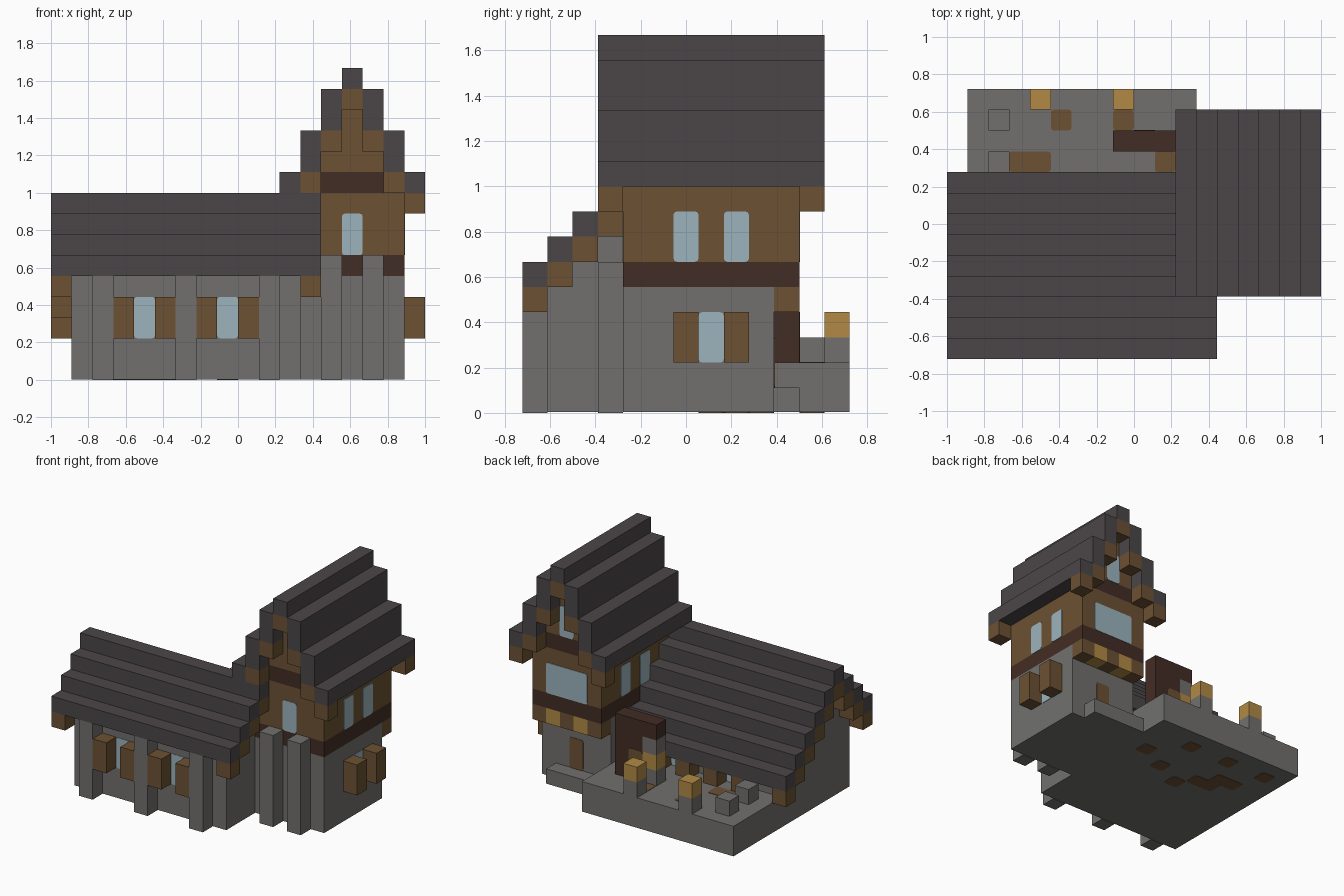
import bpy, bmesh
from mathutils import Vector

cube = bpy.data.objects.get("Cube")
if cube:
    bpy.data.objects.remove(cube)

U = 1 / 9                              # size of one building block
ORIGIN = Vector((-1, -6.5 * U, 0))


def material(name, r, g, b):
    m = bpy.data.materials.new(name)
    m.use_nodes = True
    m.diffuse_color = (r, g, b, 1)
    m.node_tree.nodes["Principled BSDF"].inputs["Base Color"].default_value = (r, g, b, 1)
    return m


STONE = material("grey stone", .165, .163, .158)
ROOF = material("dark slate", .071, .062, .066)
WOOD = material("brown wood", .150, .083, .033)
DARK = material("dark timber", .055, .026, .018)
GLASS = material("pale glass", .335, .455, .510)
GOLD = material("golden lamp", .440, .255, .060)


def box(name, mat, x, y, z, round_axis=None):
    """Box from (start, end) ranges in block units, optionally rounded about one axis."""
    lo = Vector((x[0], y[0], z[0]))
    size = Vector((x[1], y[1], z[1])) - lo
    bm = bmesh.new()
    bmesh.ops.create_cube(bm, size=1)
    for v in bm.verts:
        v.co = ORIGIN + U * (lo + size * .5 + v.co * size)
    if round_axis is not None:
        edges = [e for e in bm.edges
                 if abs((e.verts[0].co - e.verts[1].co).normalized()[round_axis]) > .9]
        bmesh.ops.bevel(bm, geom=edges, offset=.14 * U, segments=2,
                        profile=.5, affect='EDGES')
    mesh = bpy.data.meshes.new(name)
    bm.to_mesh(mesh)
    bm.free()
    mesh.materials.append(mat)
    obj = bpy.data.objects.new(name, mesh)
    bpy.context.collection.objects.link(obj)
    return obj


def block(name, mat, i, j, k, height=1):
    return box(name, mat, (i, i + 1), (j, j + 1), (k, k + height))


T = .03                                # plate thickness in block units


def plate_x(name, mat, x, y, z):
    box(name, mat, (x - T, x + T), y, z, 0)


def plate_y(name, mat, x, y, z):
    box(name, mat, x, (y - T, y + T), z, 1)


# Long wing: stepped gable walls, stepped roof and end trims
for j in range(9):
    k = 8 - abs(j - 3)
    if 1 <= j <= 7:
        box("wing_wall", STONE, (1, 12), (j, j + 1), (T, k))
    box("wing_roof_step", ROOF, (0, 13 if j < 4 else 12), (j, j + 1), (k, k + 1))
    block("wing_gable_trim", WOOD, 0, j, k - 1)
    if j < 4:
        block("wing_gable_trim", WOOD, 12, j, k - 1)

# Wing buttresses, windows and shutters
for i in (2, 6, 10):
    block("wing_buttress", STONE, i, 0, 0, 5)
for i in (4, 8):
    plate_y("wing_front_window", GLASS, (i, i + 1), 1, (2, 4))
    plate_y("wing_back_window", GLASS, (i, i + 1), 8, (2, 3))
    for side in (i - 1, i + 1):
        block("wing_front_shutter", WOOD, side, 0, 2, 2)
        block("wing_back_shutter", WOOD, side, 8, 2)

# Tower body
box("tower_stone_base", STONE, (12, 17), (4, 10), (T, 5))
box("tower_timber_band", DARK, (12, 17), (4, 11), (5, 6))
box("tower_upper_wall", WOOD, (12, 17), (4, 11), (6, 9))
box("tower_gable_band", DARK, (13, 16), (4, 11), (9, 10))
for i in (12, 16):
    box("tower_gable_side", WOOD, (i, i + 1), (4, 11), (9, 10))
box("tower_gable_wall", WOOD, (13, 16), (4, 11), (10, 12))
box("tower_gable_peak", WOOD, (14, 15), (4, 11), (12, 14))
for i in (13, 15):
    block("tower_buttress", STONE, i, 3, 0, 6)
for i in range(12, 17):
    block("overhang_beam", GOLD if i % 2 else WOOD, i, 10, 4)

# Tower roof, stepping away from the ridge, with trims at both ends
for d, (bottom, top, trim) in enumerate(((14, 15, 13), (12, 14, 11), (10, 12, 9), (9, 10, 8))):
    for i in sorted({14 - d, 14 + d}):
        box("tower_roof_step", ROOF, (i, i + 1), (3, 12), (bottom, top))
        for j in (3, 11):
            if (i, j) != (11, 3):
                block("tower_gable_trim", WOOD, i, j, trim)

# Tower windows, side shutters and back door
plate_y("tower_front_window", GLASS, (14, 15), 4, (6, 8))
plate_y("tower_back_window", GLASS, (13, 16), 11, (6, 8))
plate_y("tower_attic_window", GLASS, (14, 15), 11, (10, 12))
for x in (12, 17):
    for j in (6, 8):
        plate_x("tower_side_window", GLASS, x, (j, j + 1), (6, 8))
plate_x("tower_low_window", GLASS, 17, (7, 8), (2, 4))
for j in (6, 8):
    block("tower_shutter", WOOD, 17, j, 2, 2)
plate_y("tower_back_door", WOOD, (14, 15), 10, (1, 3))
box("door_step", STONE, (12, 16), (10, 11), (T, 1))

# Terrace with stone blocks and lamp posts
box("terrace", STONE, (1, 12), (8, 13), (T, 2))
for j in (9, 11):
    block("terrace_block", STONE, 2, j, 2)
for i in (4, 8):
    block("lamp_post", STONE, i, 12, 2)
    block("lamp", GOLD, i, 12, 3)

# Back porch with its own lamp
block("porch_post", DARK, 10, 10, 2, 3)
block("porch_wall", DARK, 9, 10, 2, 3)
box("porch_lintel", DARK, (8, 11), (10, 11), (5, 6))
plate_y("porch_door", WOOD, (9, 10), 11, (2, 4))
for k, mat in ((2, STONE), (3, GOLD), (4, STONE)):
    block("porch_lamp_post", mat, 8, 10, k)

# Earth patches in the paving, showing on top and underneath
patches = ((3, 5, 9), (5, 6, 11), (8, 9, 11), (10, 11, 9), (2, 3, 11),
           (4, 6, 8), (6, 7, 7), (8, 9, 8))
for a, b, j in patches:
    box("earth_patch_below", WOOD, (a, b), (j, j + 1), (0, 2 * T), 2)
    if j > 8:
        box("earth_patch", WOOD, (a, b), (j, j + 1), (2 - T, 2 + T), 2)
